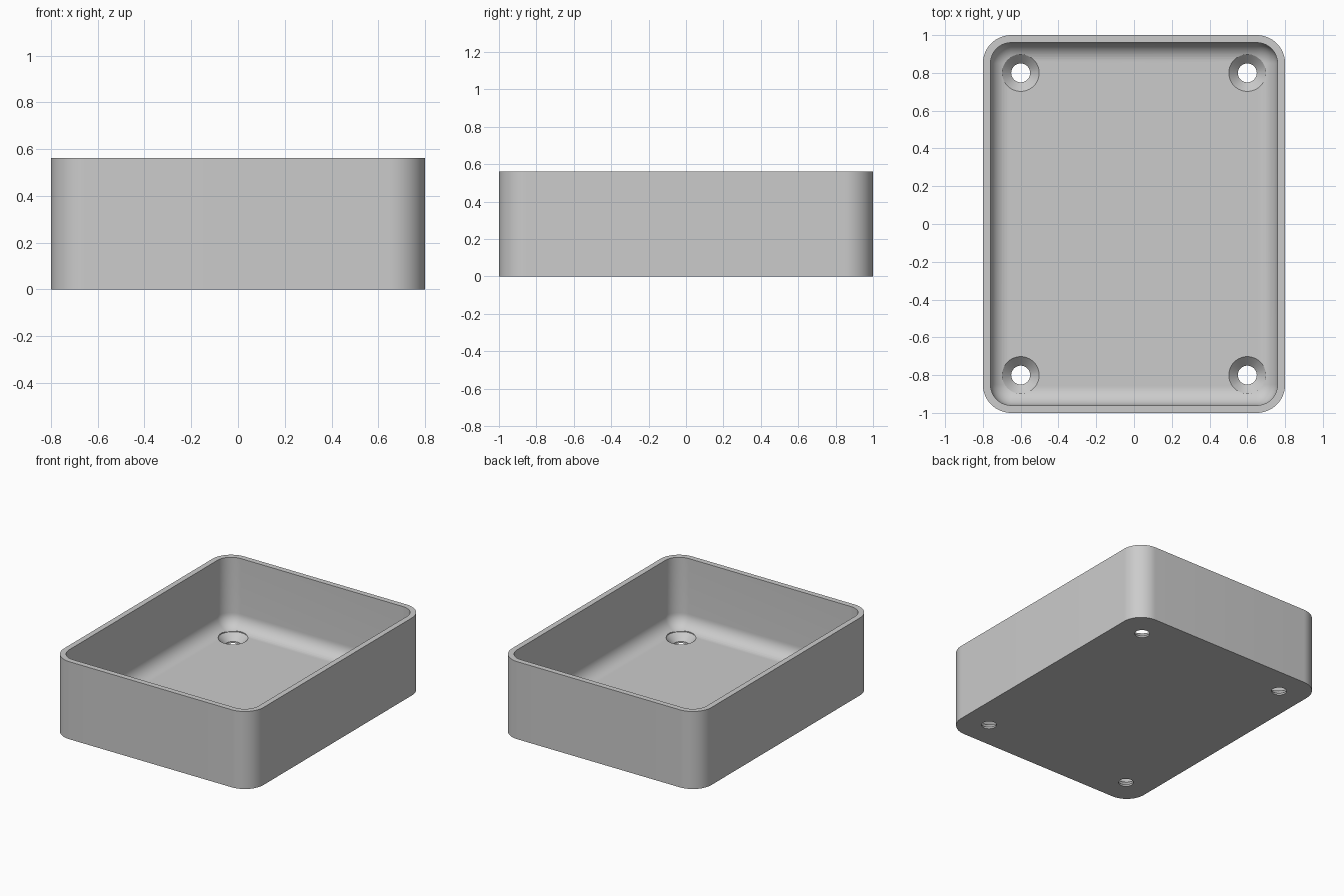
import bpy, bmesh
from math import sin, cos, pi, radians

cube = bpy.data.objects.get("Cube")
if cube:
    bpy.data.objects.remove(cube, do_unlink=True)

HALF_X, HALF_Y, HEIGHT = 0.8, 1.0, 0.562
CORNER, WALL, FLOOR, FILLET = 0.15, 0.04, 0.06, 0.1
ARC = 16

grey = bpy.data.materials.new("plain grey")
grey.use_nodes = True
colour = (0.6, 0.6, 0.6, 1)
grey.diffuse_color = colour
grey.node_tree.nodes["Principled BSDF"].inputs["Base Color"].default_value = colour


def rounded_ring(bm, inset, z):
    """Rounded rectangle of vertices, shrunk by the inset."""
    r = CORNER - inset
    cx, cy = HALF_X - CORNER, HALF_Y - CORNER
    ring = []
    for q, (sx, sy) in enumerate([(1, 1), (-1, 1), (-1, -1), (1, -1)]):
        for i in range(ARC + 1):
            a = (q + i / ARC) * pi / 2
            ring.append(bm.verts.new((sx * cx + r * cos(a), sy * cy + r * sin(a), z)))
    return ring


def circle_ring(bm, x, y, r, z, n=48):
    return [bm.verts.new((x + r * cos(2 * pi * i / n), y + r * sin(2 * pi * i / n), z))
            for i in range(n)]


def skin(bm, rings):
    """Closed skin through a stack of rings, capped at both ends."""
    for a, b in zip(rings, rings[1:]):
        for i in range(len(a)):
            j = (i + 1) % len(a)
            bm.faces.new((a[i], a[j], b[j], b[i]))
    bm.faces.new(rings[0][::-1])
    bm.faces.new(rings[-1])


def make_object(name, bm):
    bmesh.ops.recalc_face_normals(bm, faces=bm.faces[:])
    mesh = bpy.data.meshes.new(name)
    bm.to_mesh(mesh)
    bm.free()
    mesh.materials.append(grey)
    obj = bpy.data.objects.new(name, mesh)
    bpy.context.collection.objects.link(obj)
    return obj


# Tray: outer wall, flat rim, inner wall, then a fillet down to the floor
bm = bmesh.new()
profile = [(0, 0), (0, HEIGHT), (WALL, HEIGHT)]
for k in range(13):
    a = k / 12 * pi / 2
    profile.append((WALL + FILLET * (1 - cos(a)), FLOOR + FILLET * (1 - sin(a))))
skin(bm, [rounded_ring(bm, inset, z) for inset, z in profile])
tray = make_object("tray", bm)

# Countersunk screw holes near the four corners
bm = bmesh.new()
for x in (-0.6, 0.6):
    for y in (-0.8, 0.8):
        skin(bm, [circle_ring(bm, x, y, r, z) for r, z in
                  [(0.05, -0.05), (0.05, 0.012), (0.098, FLOOR), (0.098, 0.15)]])
cutter = make_object("screw_hole_cutter", bm)

cut = tray.modifiers.new("screw_holes", 'BOOLEAN')
cut.operation = 'DIFFERENCE'
cut.solver = 'EXACT'
cut.object = cutter
bpy.ops.object.select_all(action='DESELECT')
bpy.context.view_layer.objects.active = tray
tray.select_set(True)
bpy.ops.object.modifier_apply(modifier=cut.name)
bpy.data.objects.remove(cutter, do_unlink=True)

bpy.ops.object.shade_smooth_by_angle(angle=radians(30))
